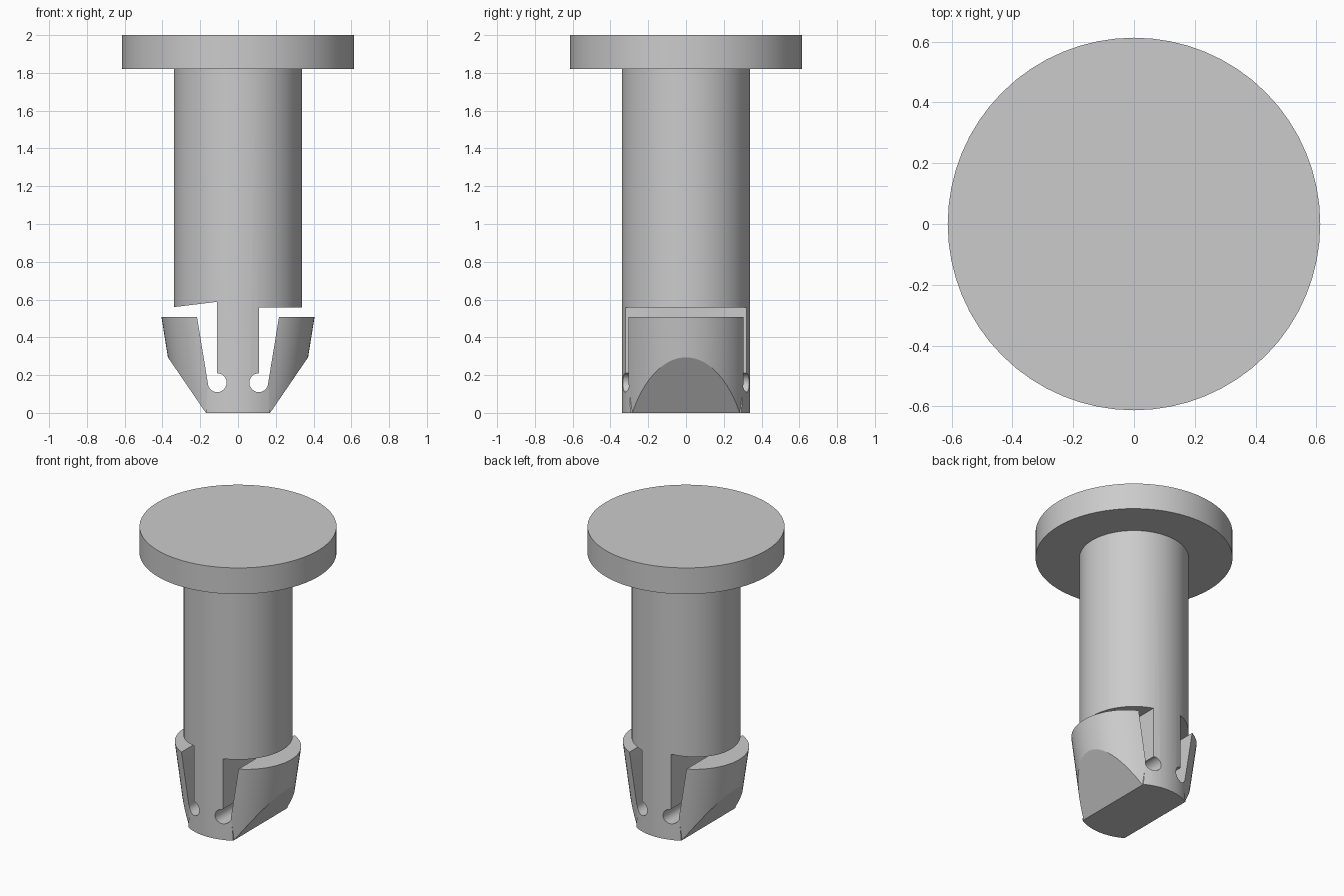
import bpy, bmesh, math

cube = bpy.data.objects.get("Cube")
if cube:
    bpy.data.objects.remove(cube)

grey = bpy.data.materials.new("plain grey")
grey.use_nodes = True
colour = (0.6, 0.6, 0.6, 1)
grey.diffuse_color = colour
grey.node_tree.nodes["Principled BSDF"].inputs["Base Color"].default_value = colour

SHAFT_R = 0.34
HOLE_X, HOLE_Z, HOLE_R = 0.11, 0.16, 0.05
LEAN = 0.16  # sideways lean of each prong per unit of height


def make_object(name, bm):
    bmesh.ops.recalc_face_normals(bm, faces=bm.faces)
    mesh = bpy.data.meshes.new(name)
    bm.to_mesh(mesh)
    bm.free()
    obj = bpy.data.objects.new(name, mesh)
    bpy.context.collection.objects.link(obj)
    mesh.materials.append(grey)
    return obj


def cylinder(name, radius, bottom, top, lean=0):
    bm = bmesh.new()
    bmesh.ops.create_cone(bm, cap_ends=True, segments=64, radius1=radius,
                          radius2=radius, depth=top - bottom)
    for v in bm.verts:
        v.co.z += (top + bottom) / 2
        v.co.x += lean * (v.co.z - 0.1)
    return make_object(name, bm)


def extrude_profile(name, points):
    """Front outline (x, z) extruded through the full depth."""
    bm = bmesh.new()
    face = bm.faces.new([bm.verts.new((x, -1, z)) for x, z in points])
    out = bmesh.ops.extrude_face_region(bm, geom=[face])
    for v in out["geom"]:
        if isinstance(v, bmesh.types.BMVert):
            v.co.y = 1
    return make_object(name, bm)


def finish(obj):
    bpy.ops.object.select_all(action="DESELECT")
    obj.select_set(True)
    bpy.context.view_layer.objects.active = obj
    for mod in list(obj.modifiers):
        bpy.ops.object.modifier_apply(modifier=mod.name)
    bpy.ops.object.shade_smooth_by_angle(angle=math.radians(20))


def trim(obj, points):
    """Keep only the part of obj inside the outline."""
    cutter = extrude_profile("cutter", points)
    cutter.hide_render = True
    mod = obj.modifiers.new("outline", "BOOLEAN")
    mod.operation = "INTERSECT"
    mod.solver = "EXACT"
    mod.object = cutter
    finish(obj)
    bpy.data.objects.remove(cutter)


def core_side(s, edge_z, web_z):
    """Right or left half of the core outline, from the bottom upwards."""
    pts = [(0.17, 0)]
    for i in range(19):  # round relief hole at the foot of the slot
        a = -math.pi * 1.5 * i / 18
        pts.append((HOLE_X + HOLE_R * math.cos(a), HOLE_Z + HOLE_R * math.sin(a)))
    pts += [(HOLE_X, web_z), (SHAFT_R, edge_z), (0.5, edge_z), (0.5, 1.9)]
    return [(s * x, z) for x, z in pts]


# Head disc
finish(cylinder("head", 0.613, 1.82, 2))

# Shaft with the central web below it
shaft = cylinder("shaft", SHAFT_R, 0, 1.83)
bottomless = core_side(1, 0.557, 0.557) + core_side(-1, 0.56, 0.588)[::-1]
trim(shaft, bottomless)

# Leaning snap prongs with chamfered tips
for side, name in ((1, "left_prong"), (-1, "right_prong")):
    prong = cylinder(name, SHAFT_R, 0, 0.8, side * LEAN)
    outline = [(0.17, 0), (0.375, 0.3), (0.5, 0.483), (0.5, 0.508),
               (0.217, 0.508), (HOLE_X + HOLE_R, HOLE_Z)]
    trim(prong, [(side * x, z) for x, z in outline])
